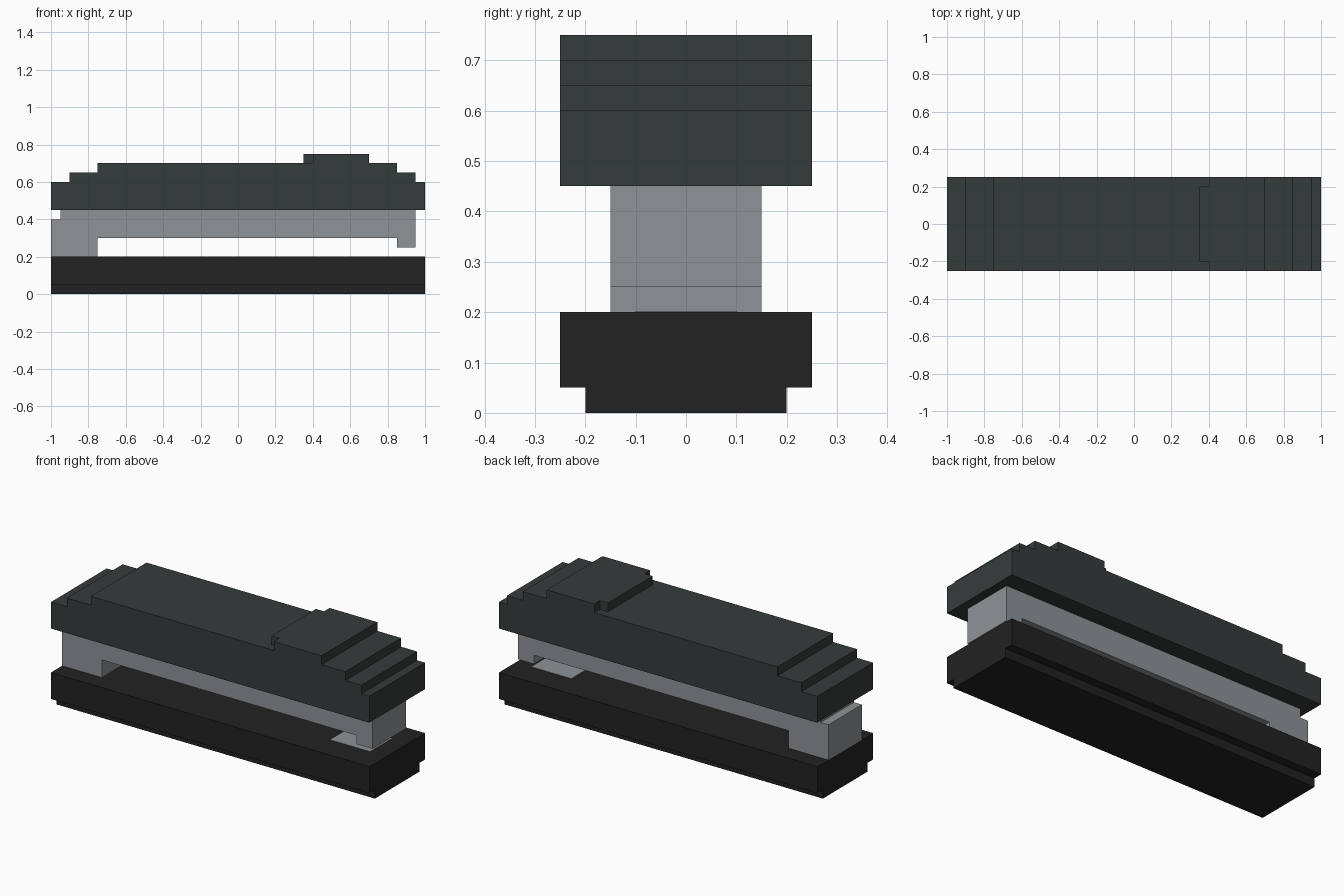
import bpy
import bmesh
from mathutils import Vector

cube = bpy.data.objects.get("Cube")
if cube:
    bpy.data.objects.remove(cube, do_unlink=True)


def make_material(name, rgb):
    mat = bpy.data.materials.new(name)
    mat.use_nodes = True
    mat.diffuse_color = (*rgb, 1)
    mat.node_tree.nodes["Principled BSDF"].inputs["Base Color"].default_value = (*rgb, 1)
    return mat


def extrude_profile(name, points, axis, low, high, mat):
    """Extrude a closed 2D outline along an axis (the other two axes keep their order)."""
    def place(p):
        coords = list(p)
        coords.insert(axis, low)
        return coords

    bm = bmesh.new()
    face = bm.faces.new([bm.verts.new(place(p)) for p in points])
    result = bmesh.ops.extrude_face_region(bm, geom=[face])
    offset = Vector((0, 0, 0))
    offset[axis] = high - low
    moved = [g for g in result["geom"] if isinstance(g, bmesh.types.BMVert)]
    bmesh.ops.translate(bm, verts=moved, vec=offset)
    bmesh.ops.recalc_face_normals(bm, faces=bm.faces)
    mesh = bpy.data.meshes.new(name)
    bm.to_mesh(mesh)
    bm.free()
    mesh.materials.append(mat)
    obj = bpy.data.objects.new(name, mesh)
    bpy.context.collection.objects.link(obj)
    return obj


X, Y, Z = range(3)
black = make_material("matte black", (0.016, 0.016, 0.016))
slate = make_material("dark slate", (0.036, 0.044, 0.044))
grey = make_material("metal grey", (0.275, 0.292, 0.309))

# Base with a narrower foot
half = [(0.2, 0), (0.2, 0.05), (0.25, 0.05), (0.25, 0.2)]
base_outline = half + [(-y, z) for y, z in reversed(half)]
extrude_profile("base", base_outline, X, -1, 1, black)

# Contact plate on top of the base
extrude_profile("contact_plate", [(0.65, -0.1), (0.9, -0.1), (0.9, 0.1), (0.65, 0.1)],
                Z, 0.2, 0.202, grey)

# Lever arm with a rear block and a front hook
arm_outline = [(-1, 0.2), (-0.75, 0.2), (-0.75, 0.3), (0.85, 0.3), (0.85, 0.25),
               (0.95, 0.25), (0.95, 0.45), (-0.95, 0.45), (-0.95, 0.4), (-1, 0.4)]
extrude_profile("lever_arm", arm_outline, Y, -0.15, 0.15, grey)

# Upper cover with stepped ends
cover_outline = [(-1, 0.45), (1, 0.45), (1, 0.6), (0.95, 0.6), (0.95, 0.65),
                 (0.85, 0.65), (0.85, 0.7), (-0.75, 0.7), (-0.75, 0.65),
                 (-0.9, 0.65), (-0.9, 0.6), (-1, 0.6)]
extrude_profile("upper_cover", cover_outline, Y, -0.25, 0.25, slate)

# Raised press pad with notched corners
pad_half = [(0.7, 0.25), (0.4, 0.25), (0.4, 0.2), (0.35, 0.2)]
pad_outline = pad_half + [(x, -y) for x, y in reversed(pad_half)]
extrude_profile("press_pad", pad_outline, Z, 0.7, 0.75, slate)
